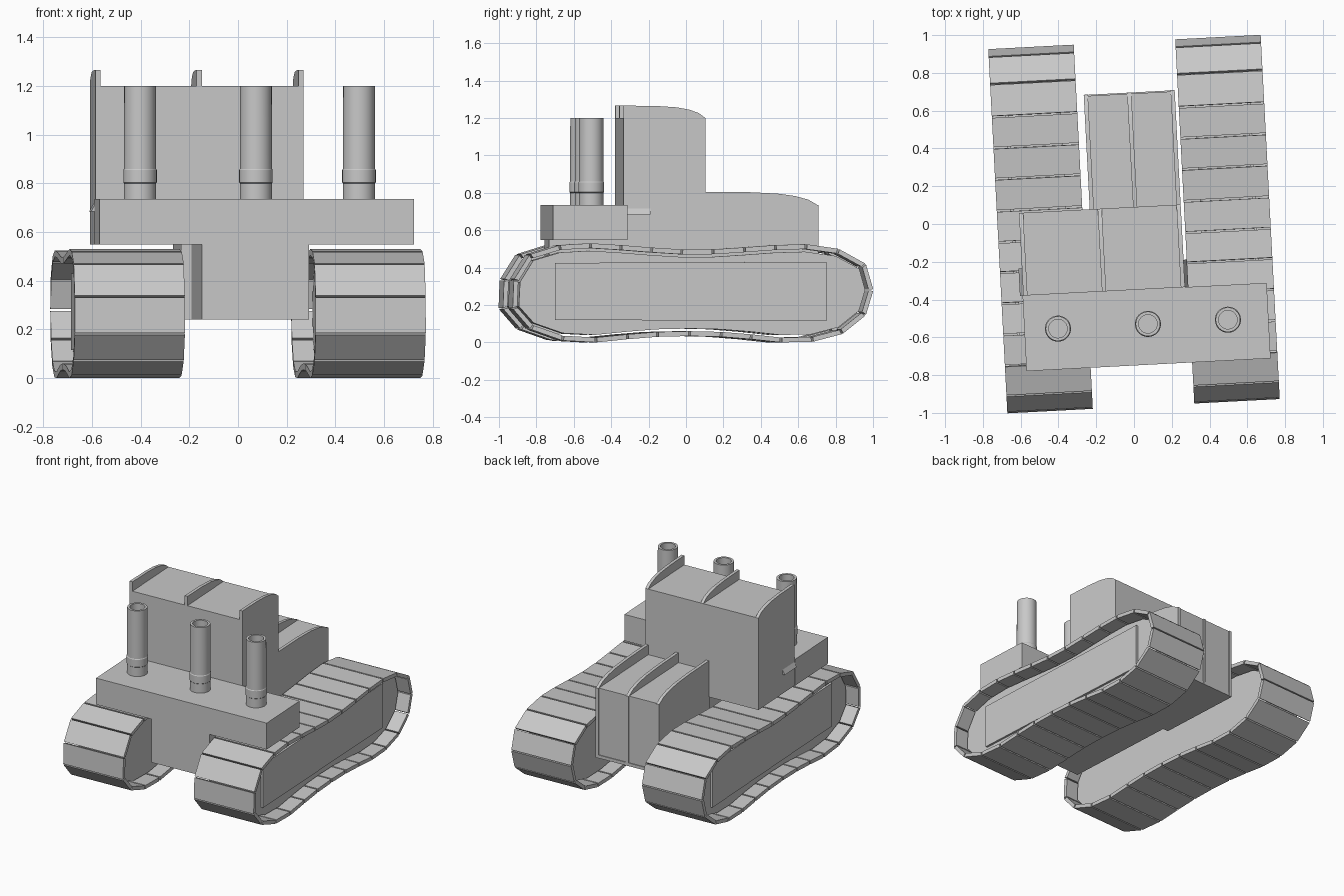
import bpy, bmesh, math
from mathutils import Matrix, Vector

cube = bpy.data.objects.get("Cube")
if cube:
    bpy.data.objects.remove(cube, do_unlink=True)

grey = bpy.data.materials.new("plain grey")
grey.use_nodes = True
tone = (0.58, 0.58, 0.58, 1)
grey.diffuse_color = tone
grey.node_tree.nodes["Principled BSDF"].inputs["Base Color"].default_value = tone

# The whole machine is turned slightly on its base
TURN = Matrix.Rotation(math.radians(3), 4, 'Z')


def finish(name, bm):
    bmesh.ops.recalc_face_normals(bm, faces=bm.faces)
    mesh = bpy.data.meshes.new(name)
    bm.to_mesh(mesh)
    bm.free()
    mesh.materials.append(grey)
    obj = bpy.data.objects.new(name, mesh)
    bpy.context.collection.objects.link(obj)
    obj.matrix_world = TURN
    return obj


def add_prism(bm, points, sweep):
    """Closed solid from an outline swept along a vector."""
    face = bm.faces.new([bm.verts.new(p) for p in points])
    new = bmesh.ops.extrude_face_region(bm, geom=[face], use_keep_orig=True)["geom"]
    bmesh.ops.translate(bm, vec=sweep,
                        verts=[v for v in new if isinstance(v, bmesh.types.BMVert)])


def side_prism(name, x0, x1, outline):
    bm = bmesh.new()
    add_prism(bm, [(x0, y, z) for y, z in outline], (x1 - x0, 0, 0))
    return finish(name, bm)


def box(name, x, y, z):
    return side_prism(name, *x, [(y[0], z[0]), (y[1], z[0]), (y[1], z[1]), (y[0], z[1])])


# Hull, deck and cabin
BACK = 0.69
SIDE = 0.252
box("front_deck", (-0.609, 0.685), (-0.748, -0.348), (0.548, 0.735))
box("lower_hull", (-0.188, SIDE), (-0.747, 0.09), (0.24, 0.56))
box("rear_hull", (-0.23, SIDE), (0.08, BACK), (0.24, 0.735))
box("cabin", (-0.605, SIDE), (-0.348, 0.09), (0.548, 1.2))

# Curved roof ribs on the cabin and the rear hull
RIB = 0.022


def rib(name, x, y0, y1, z, height):
    length = y1 - y0
    curve = [(0, 1), (0.4, 0.97), (0.65, 0.86), (0.8, 0.68), (0.92, 0.4), (1, 0)]
    outline = [(y0, z)] + [(y0 + length * t, z + height * h) for t, h in curve]
    side_prism(name, x, x + RIB, outline)


for i, x in enumerate((-0.605, -0.188, SIDE - RIB)):
    rib(f"cabin_rib_{i}", x, -0.348, 0.09, 1.2, 0.066)
for i, x in enumerate((-0.23, 0, SIDE - RIB)):
    rib(f"rear_rib_{i}", x, 0.09, BACK, 0.735, 0.07)
    box(f"rear_strip_{i}", (x, x + RIB), (BACK, BACK + 0.007), (0.24, 0.735))
box("rear_sill", (-0.23, SIDE), (BACK, BACK + 0.006), (0.24, 0.262))

# Wedge shaped side handles
for name, x, out in (("right_handle", -0.605, -0.018), ("left_handle", SIDE, 0.018)):
    bm = bmesh.new()
    add_prism(bm, [(x, -0.348, 0.685), (x + out, -0.348, 0.685), (x, -0.348, 0.717)],
              (0, 0.145, 0))
    finish(name, bm)


# Hollow chimneys with a slight collar near the base
def chimney(name, x, y):
    profile = [(0.066, 0.73), (0.066, 0.8), (0.069, 0.803), (0.069, 0.855),
               (0.066, 0.86), (0.065, 1.2), (0.049, 1.2), (0.049, 0.74)]
    bm = bmesh.new()
    ring = [bm.verts.new((r, 0, z)) for r, z in profile]
    edges = [bm.edges.new(pair) for pair in zip(ring, ring[1:])]
    bmesh.ops.spin(bm, geom=ring + edges, cent=(0, 0, 0), axis=(0, 0, 1),
                   angle=math.tau, steps=32, use_merge=True)
    bmesh.ops.remove_doubles(bm, verts=bm.verts, dist=0.0005)
    bmesh.ops.translate(bm, verts=bm.verts, vec=(x, y, 0))
    obj = finish(name, bm)
    bpy.ops.object.select_all(action='DESELECT')
    obj.select_set(True)
    bpy.context.view_layer.objects.active = obj
    bpy.ops.object.shade_smooth_by_angle(angle=math.radians(20))


for i, x in enumerate((-0.431, 0.046, 0.47)):
    chimney(f"chimney_{i}", x, -0.532)

# Outer joints of the sagging track loop, as (y, z)
LOOP = [Vector(p) for p in (
    (0.966, 0.28), (0.925, 0.42), (0.78, 0.5), (0.605, 0.525), (0.44, 0.52), (0.275, 0.508),
    (0.106, 0.497), (-0.06, 0.497), (-0.22, 0.507), (-0.385, 0.52), (-0.55, 0.53),
    (-0.715, 0.52), (-0.875, 0.47), (-0.96, 0.335), (-0.966, 0.18), (-0.87, 0.07),
    (-0.7, 0.01), (-0.52, 0), (-0.35, 0.017), (-0.19, 0.03), (-0.02, 0.034),
    (0.15, 0.03), (0.31, 0.017), (0.47, 0), (0.64, 0.003), (0.8, 0.045), (0.925, 0.145))]
COUNT = len(LOOP)


def inset(depth):
    """The loop moved inward along its corner normals."""
    result = []
    for i, p in enumerate(LOOP):
        t = (LOOP[(i + 1) % COUNT] - LOOP[i - 1]).normalized()
        result.append(p + Vector((-t.y, t.x)) * depth)
    return result


INNER = inset(0.026)
BODY = inset(0.04)
GAP = 0.03
PANEL = [(-0.735, 0.12), (-0.735, 0.425), (0.718, 0.43), (0.718, 0.115)]

for side, s in (("right", -1), ("left", 1)):
    # Separate plates with narrow gaps between them
    bm = bmesh.new()
    for i in range(COUNT):
        j = (i + 1) % COUNT
        quad = [LOOP[i].lerp(LOOP[j], GAP), LOOP[j].lerp(LOOP[i], GAP),
                INNER[j].lerp(INNER[i], GAP), INNER[i].lerp(INNER[j], GAP)]
        add_prism(bm, [(s * 0.269, p.x, p.y) for p in quad], (s * 0.453, 0, 0))
    finish(f"{side}_track", bm)
    # Recessed track body and its side panel
    side_prism(f"{side}_track_body", s * 0.355, s * 0.635, BODY)
    side_prism(f"{side}_track_panel", s * 0.63, s * 0.65, PANEL)
